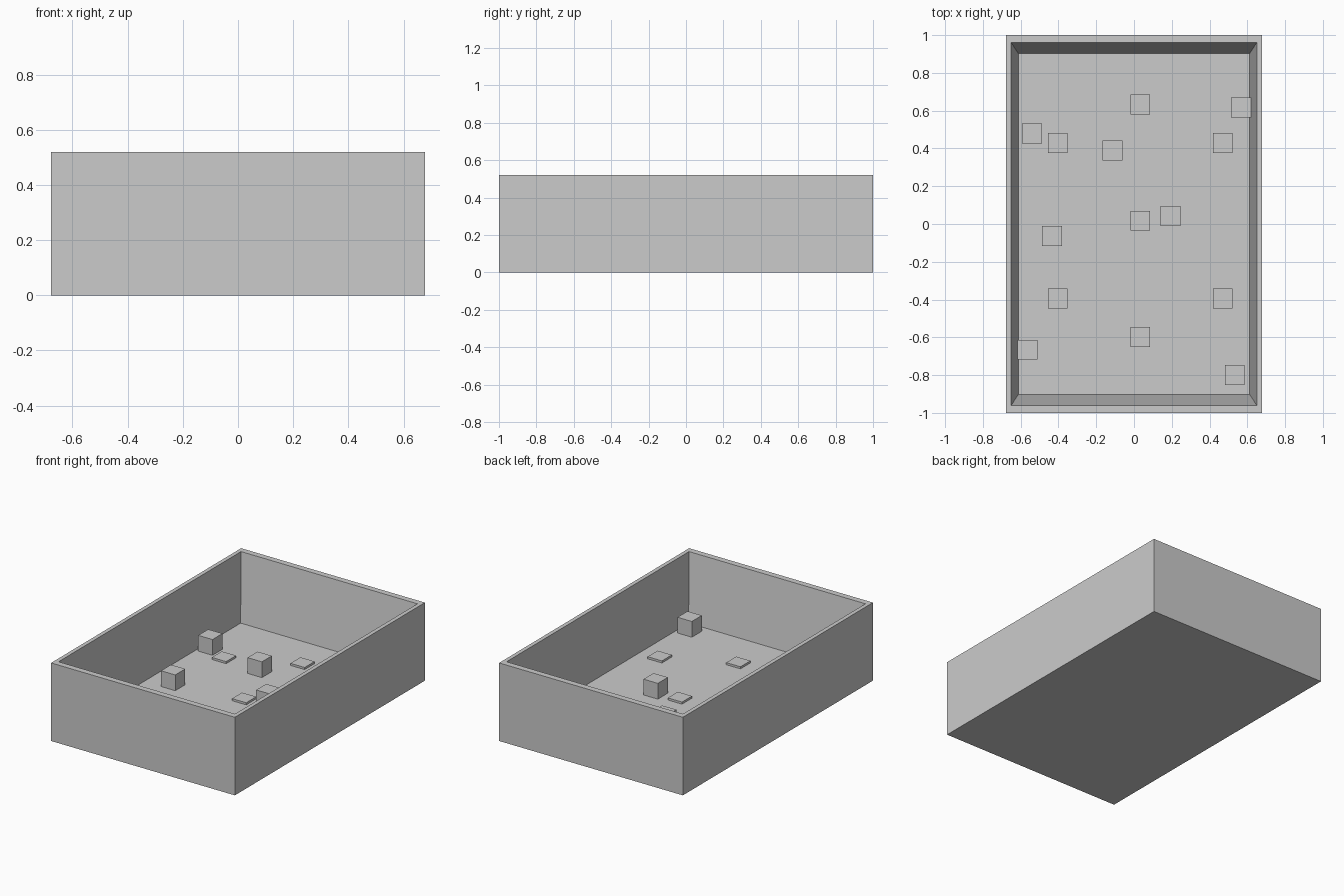
import bpy, bmesh

if "Cube" in bpy.data.objects:
    bpy.data.objects.remove(bpy.data.objects["Cube"])

W, L, H = 0.677, 1.0, 0.52      # outer half width, half length, height
FLOOR = 0.076                   # inner floor height
S = 0.105                       # side of the small blocks


def finish(name, bm):
    bmesh.ops.recalc_face_normals(bm, faces=bm.faces)
    me = bpy.data.meshes.new(name)
    bm.to_mesh(me)
    bm.free()
    ob = bpy.data.objects.new(name, me)
    bpy.context.collection.objects.link(ob)
    return ob


def block(name, x, y, height):
    bm = bmesh.new()
    bmesh.ops.create_cube(bm, size=1)
    # bottom is sunk slightly into the floor
    sink = 0.004
    for v in bm.verts:
        v.co.x = v.co.x * S + x
        v.co.y = v.co.y * S + y
        v.co.z = FLOOR + (height if v.co.z > 0 else -sink)
    return finish(name, bm)


# Open tray: outer walls, rim, sloping inner walls and floor
bm = bmesh.new()
sections = [(W, L, 0), (W, L, H), (W * 0.96, L * 0.96, H), (0.612, 0.902, FLOOR)]
rings = [[bm.verts.new((sx * w, sy * l, z))
          for sx, sy in ((-1, -1), (1, -1), (1, 1), (-1, 1))]
         for w, l, z in sections]
for a, b in zip(rings, rings[1:]):
    for i in range(4):
        j = (i + 1) % 4
        bm.faces.new((a[i], a[j], b[j], b[i]))
bm.faces.new(rings[0][::-1])
bm.faces.new(rings[-1])
finish("tray", bm)

# Loose cubes on the floor
cubes = [(-0.54, 0.48), (-0.113, 0.39), (0.567, 0.616), (0.194, 0.042),
         (-0.434, -0.063), (-0.563, -0.666), (0.533, -0.80)]
for i, (x, y) in enumerate(cubes):
    block(f"cube_block_{i + 1}", x, y, S)

# Thin square pads in a regular layout around the middle
cx, cy = 0.033, 0.017
pads = [(0, 0), (0, 0.615), (0, -0.615)]
pads += [(sx * 0.437, sy * 0.412) for sx in (-1, 1) for sy in (-1, 1)]
for i, (x, y) in enumerate(pads):
    block(f"floor_pad_{i + 1}", cx + x, cy + y, 0.014)
